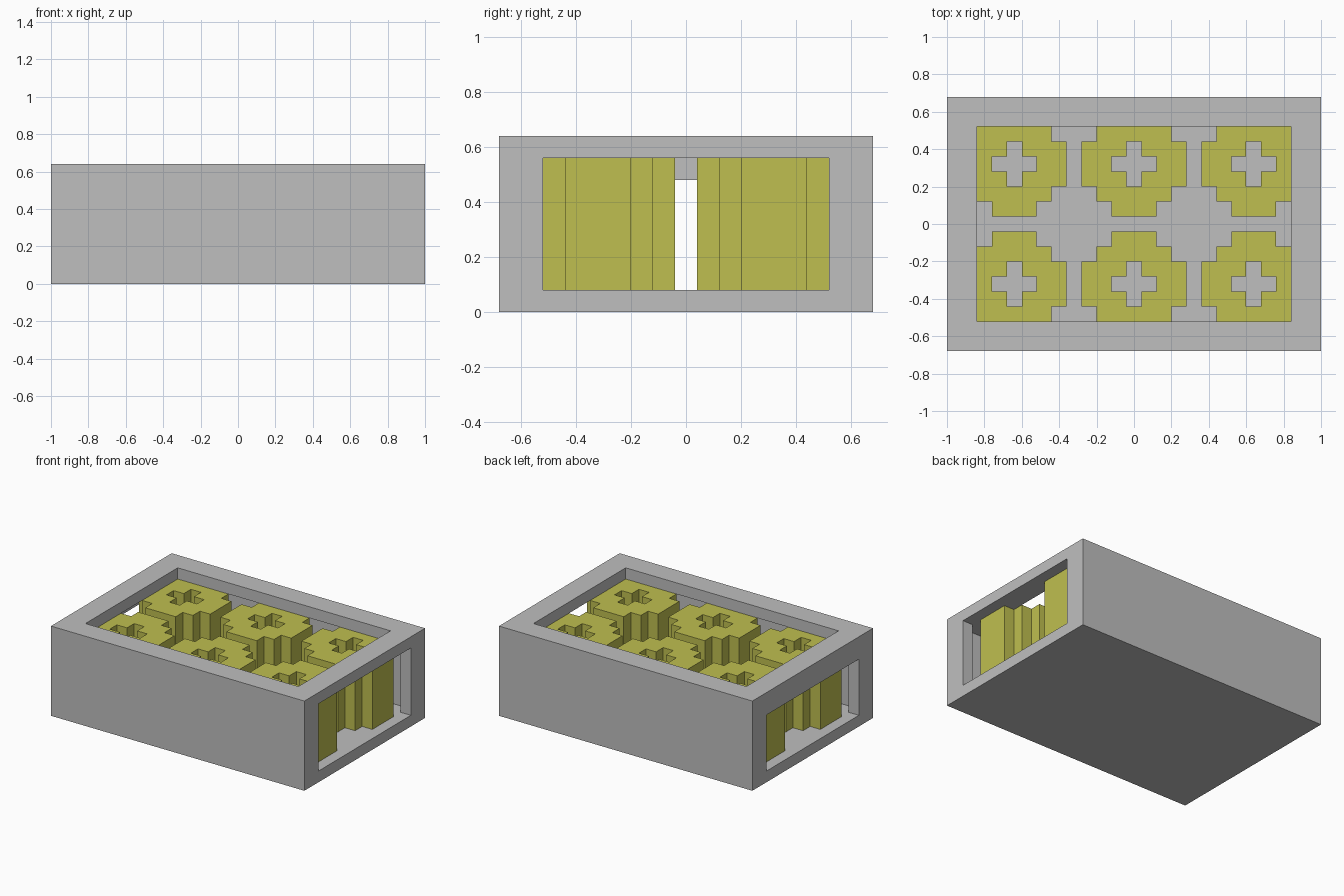
import bpy
import bmesh
import math

if "Cube" in bpy.data.objects:
    bpy.data.objects.remove(bpy.data.objects["Cube"], do_unlink=True)

U = 0.08  # module: every size is a multiple of this


def make_material(name, rgb):
    mat = bpy.data.materials.new(name)
    mat.use_nodes = True
    color = (*rgb, 1.0)
    mat.diffuse_color = color
    mat.node_tree.nodes["Principled BSDF"].inputs["Base Color"].default_value = color
    return mat


def block_mesh(name, cuts, solid, mat):
    """Closed mesh around the cells of a cut grid for which solid(centre) is true."""
    counts = [len(c) - 1 for c in cuts]

    def filled(cell):
        if any(i < 0 or i >= n for i, n in zip(cell, counts)):
            return False
        return solid(*[(c[i] + c[i + 1]) / 2 for c, i in zip(cuts, cell)])

    bm = bmesh.new()
    for i in range(counts[0]):
        for j in range(counts[1]):
            for k in range(counts[2]):
                cell = (i, j, k)
                if not filled(cell):
                    continue
                for axis in range(3):
                    a, b = (axis + 1) % 3, (axis + 2) % 3
                    for side in (0, 1):
                        neighbour = list(cell)
                        neighbour[axis] += 2 * side - 1
                        if filled(neighbour):
                            continue
                        ring = [(0, 0), (1, 0), (1, 1), (0, 1)]
                        if side == 0:
                            ring.reverse()
                        verts = []
                        for da, db in ring:
                            p = [0, 0, 0]
                            p[axis] = cuts[axis][cell[axis] + side]
                            p[a] = cuts[a][cell[a] + da]
                            p[b] = cuts[b][cell[b] + db]
                            verts.append(bm.verts.new(p))
                        bm.faces.new(verts)
    bmesh.ops.remove_doubles(bm, verts=bm.verts[:], dist=0.0001)
    bmesh.ops.dissolve_limit(bm, angle_limit=math.radians(1),
                             verts=bm.verts[:], edges=bm.edges[:])
    mesh = bpy.data.meshes.new(name)
    bm.to_mesh(mesh)
    bm.free()
    mesh.materials.append(mat)
    return mesh


def add_object(name, mesh, location=(0, 0, 0)):
    obj = bpy.data.objects.new(name, mesh)
    obj.location = location
    bpy.context.collection.objects.link(obj)
    return obj


grey = make_material("grey", (0.52, 0.52, 0.52))
yellow = make_material("olive yellow", (0.52, 0.52, 0.08))


# Housing: thin-walled box with an open top rim and a window in each end
def housing_solid(x, y, z):
    if abs(x) < 0.92 and abs(y) < 0.60 and 0.08 < z < 0.56:
        return False                      # cavity
    if abs(x) < 0.84 and abs(y) < 0.52 and z > 0.08:
        return False                      # top opening
    window_top = 0.56 if x > 0 else 0.48
    if abs(x) > 0.92 and abs(y) < 0.52 and 0.08 < z < window_top:
        return False                      # end windows
    return True


housing_cuts = [
    [-1, -0.92, -0.84, 0.84, 0.92, 1],
    [-0.68, -0.60, -0.52, 0.52, 0.60, 0.68],
    [0, 0.08, 0.48, 0.56, 0.64],
]
add_object("housing", block_mesh("housing", housing_cuts, housing_solid, grey))


# Stepped round column with a cross-shaped hole right through it
def column_solid(x, y, z):
    steps = round(abs(x) / U) + round(abs(y) / U)
    return 2 <= steps <= 4


column_steps = [(i - 3.5) * U for i in range(8)]
column = block_mesh("column", [column_steps, column_steps, [0, 0.48]],
                    column_solid, yellow)

# Two rows of three columns standing on the housing floor
for row, y in (("front", -0.32), ("back", 0.32)):
    for place, x in (("right", -0.64), ("middle", 0), ("left", 0.64)):
        add_object(f"column_{row}_{place}", column, (x, y, 0.08))
